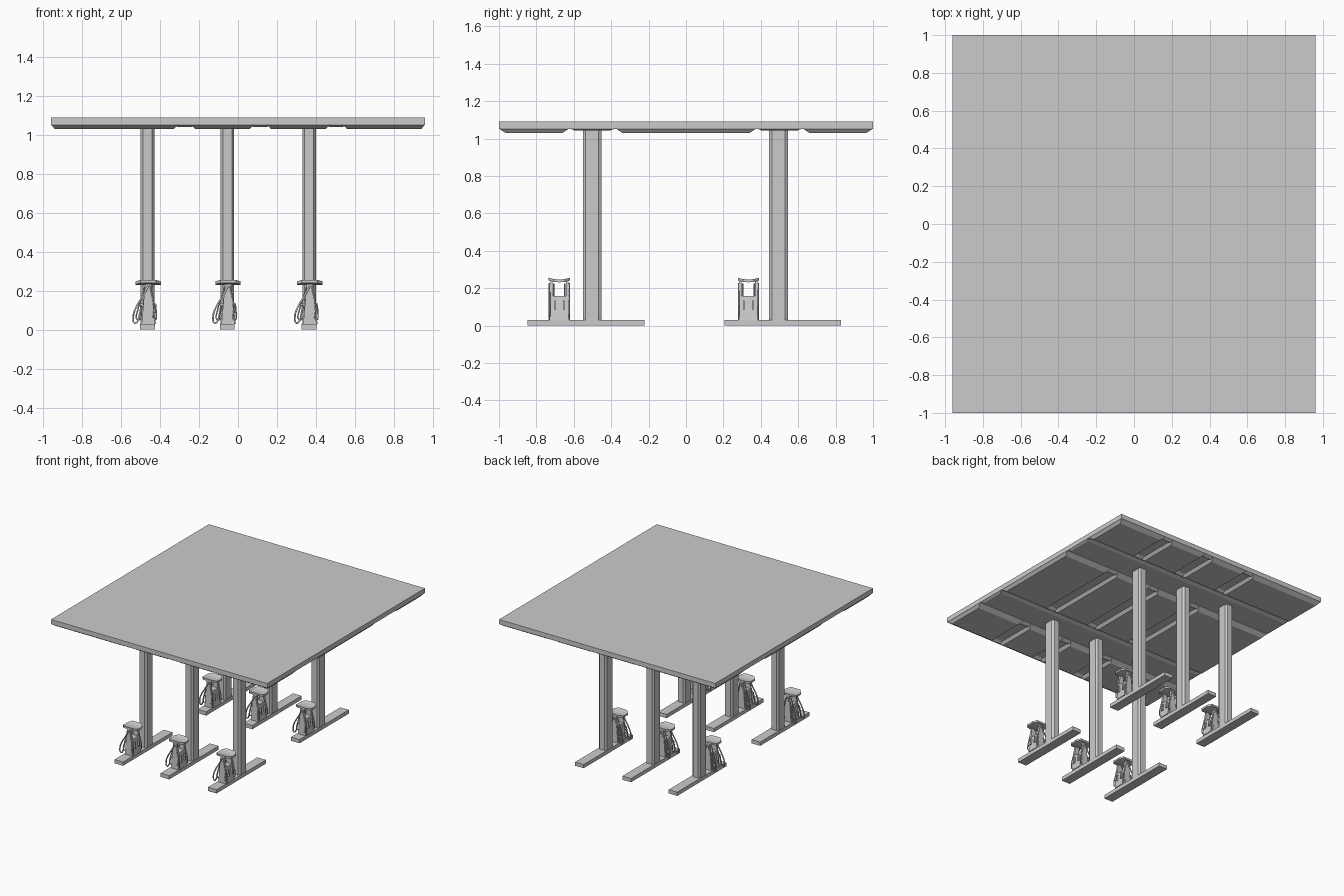
import bpy, bmesh
from mathutils import Vector

if "Cube" in bpy.data.objects:
    bpy.data.objects.remove(bpy.data.objects["Cube"])

COL_X = (-0.465, -0.055, 0.365)
# per row: base y range, column y, pump y
ROWS = ((-0.848, -0.222, -0.502, -0.677), (0.206, 0.83, 0.495, 0.334))


def finish(name, bm):
    bmesh.ops.recalc_face_normals(bm, faces=bm.faces)
    me = bpy.data.meshes.new(name)
    bm.to_mesh(me)
    bm.free()
    ob = bpy.data.objects.new(name, me)
    bpy.context.collection.objects.link(ob)
    return ob


def frustum(name, x0, x1, y0, y1, z0, z1, dx=0.0, dy=0.0, bottom=False):
    """Box whose top (or bottom) face is inset by dx, dy."""
    bm = bmesh.new()
    bmesh.ops.create_cube(bm, size=1)
    for v in bm.verts:
        inset = (v.co.z < 0) == bottom
        ix, iy = (dx, dy) if inset else (0, 0)
        v.co = Vector((x1 - ix if v.co.x > 0 else x0 + ix,
                       y1 - iy if v.co.y > 0 else y0 + iy,
                       z1 if v.co.z > 0 else z0))
    return finish(name, bm)


def prism(name, outline, z0, z1):
    bm = bmesh.new()
    f = bm.faces.new([bm.verts.new((x, y, z0)) for x, y in outline])
    r = bmesh.ops.extrude_face_region(bm, geom=[f])
    for v in r['geom']:
        if isinstance(v, bmesh.types.BMVert):
            v.co.z = z1
    return finish(name, bm)


def hose(name, pts, radius=0.005):
    cu = bpy.data.curves.new(name, 'CURVE')
    cu.dimensions = '3D'
    cu.bevel_depth = radius
    cu.bevel_resolution = 1
    cu.resolution_u = 3
    cu.use_fill_caps = True
    sp = cu.splines.new('BEZIER')
    sp.bezier_points.add(len(pts) - 1)
    for bp, p in zip(sp.bezier_points, pts):
        bp.co = p
        bp.handle_left_type = bp.handle_right_type = 'AUTO'
    ob = bpy.data.objects.new(name, cu)
    bpy.context.collection.objects.link(ob)
    return ob


# Roof slab
frustum("roof_slab", -0.96, 0.96, -1, 1, 1.052, 1.09)

# Tapered ceiling panels, separated by narrow light slots
slots = (-0.29, 0.10, 0.49)
edges = [-0.96] + [e for s in slots for e in (s - 0.02, s + 0.05)] + [0.96]
for y0, y1 in ((-1, -0.625), (-0.375, 0.375), (0.625, 1)):
    for a, b in zip(edges[::2], edges[1::2]):
        frustum("ceiling_panel", a, b, y0, y1, 1.03, 1.053, 0.02, 0.035, True)
# Closed ends of the light slots
    for s in slots:
        for a, b in ((y0, y0 + 0.05), (y1 - 0.05, y1)):
            frustum("slot_end", s - 0.02, s + 0.05, a, b, 1.04, 1.053, 0, 0.02, True)

# Ceiling beams above the columns
for y in (-0.5, 0.5):
    frustum("ceiling_beam", -0.96, 0.96, y - 0.12, y + 0.12, 1.043, 1.053, 0.015, 0.025, True)


def octagon(cx, cy, hx, hy, kx, ky):
    q = [(hx, hy - ky), (hx - kx, hy), (-hx + kx, hy), (-hx, hy - ky)]
    q += [(-a, -b) for a, b in q]
    return [(cx + a, cy + b) for a, b in q]


def pump(cx, cy):
    # Dispenser body and side posts
    frustum("pump_body", cx - 0.04, cx + 0.04, cy - 0.043, cy + 0.043, 0.03, 0.157, 0.016, 0.006)
    for s in (-1, 1):
        y = cy + s * 0.043
        frustum("pump_post", cx - 0.034, cx + 0.034, y - 0.009, y + 0.009, 0.03, 0.236, 0.018, 0.002)
        # Nozzle holders on both faces
        for t in (-1, 1):
            x, yy = cx + t * 0.034, cy + s * 0.024
            frustum("nozzle", x - 0.011, x + 0.011, yy - 0.006, yy + 0.006, 0.085, 0.135, 0.004, 0.002)

    # Saddle-shaped pump roof
    bm = bmesh.new()
    rows = []
    for dy, hx in ((-0.057, 0.04), (-0.03, 0.065), (0, 0.065), (0.03, 0.065), (0.057, 0.04)):
        z = 0.231 + 3.0 * dy * dy
        rows.append([bm.verts.new((cx + sx * hx, cy + dy, z + h))
                     for sx, h in ((-1, 0), (1, 0), (1, 0.015), (-1, 0.015))])
    for a, b in zip(rows, rows[1:]):
        for i in range(4):
            j = (i + 1) % 4
            bm.faces.new((a[i], a[j], b[j], b[i]))
    bm.faces.new(rows[0])
    bm.faces.new(rows[-1])
    finish("pump_roof", bm)

    # Hanging hoses on each side
    for s in (-1, 1):
        y = cy + s * 0.052
        outer = ((0.0, 0.225), (-0.03, 0.17), (-0.06, 0.12), (-0.077, 0.065),
                 (-0.068, 0.034), (-0.052, 0.05), (-0.043, 0.085), (-0.035, 0.125))
        hose("outer_hose", [(cx + x, y, z) for x, z in outer])
        y = cy + s * 0.03
        inner = ((-0.016, 0.225), (-0.035, 0.16), (-0.054, 0.10), (-0.055, 0.05), (-0.038, 0.06), (-0.034, 0.10))
        hose("inner_hose", [(cx + x, y, z) for x, z in inner], 0.004)
        y = cy + s * 0.052
        rear = ((0.01, 0.225), (0.028, 0.14), (0.042, 0.075), (0.034, 0.05), (0.03, 0.10))
        hose("rear_hose", [(cx + x, y, z) for x, z in rear], 0.004)


for y0, y1, col_y, pump_y in ROWS:
    for x in COL_X:
        # Island kerb, chamfered column and pump
        frustum("island_base", x - 0.038, x + 0.038, y0, y1, 0, 0.03)
        prism("column", octagon(x, col_y, 0.035, 0.05, 0.012, 0.016), 0.03, 1.048)
        pump(x + 0.004, pump_y)
